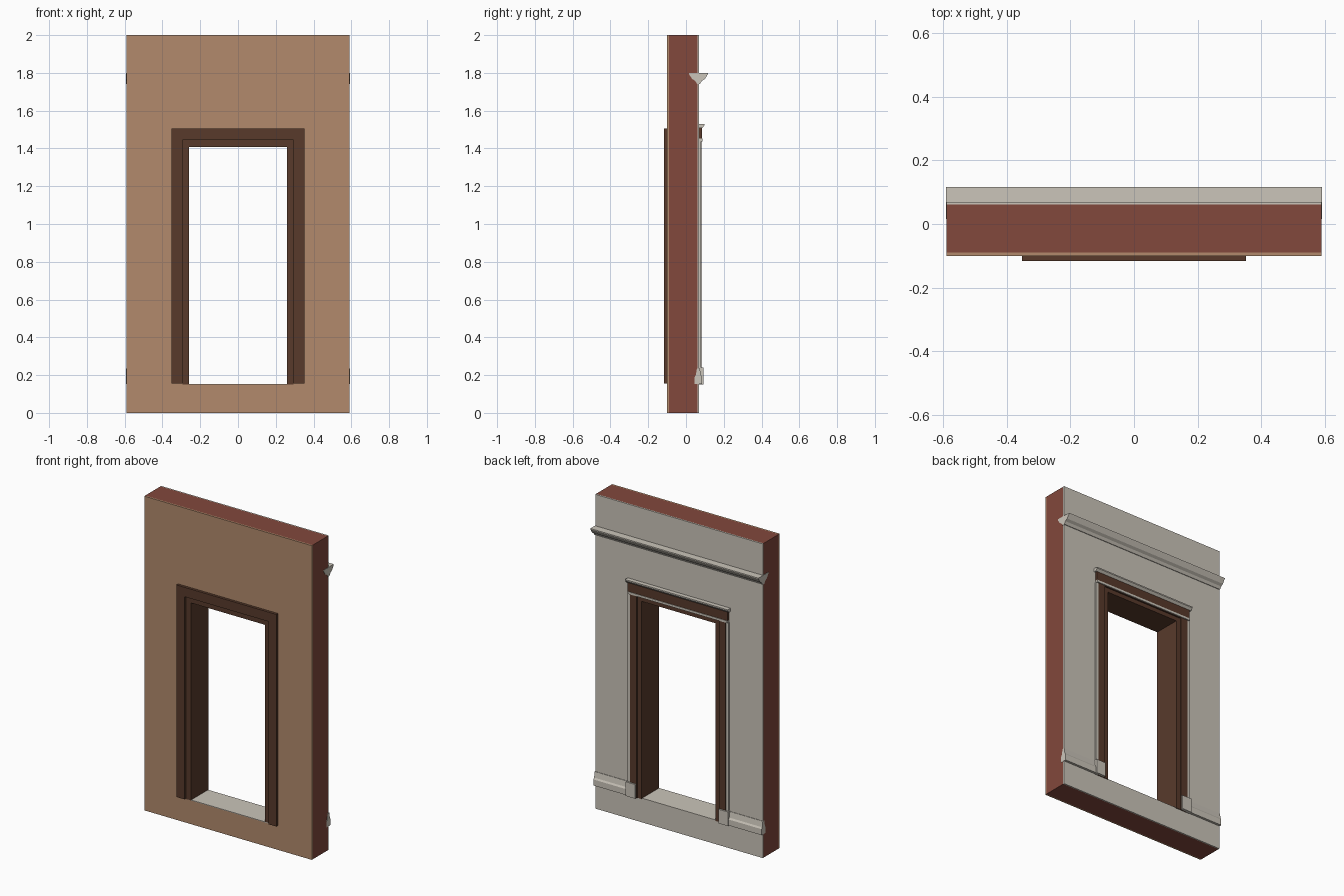
import bpy
import bmesh
from mathutils import Vector

cube = bpy.data.objects.get("Cube")
if cube:
    bpy.data.objects.remove(cube, do_unlink=True)


def material(name, srgb):
    col = [(c / 255 / 12.92 if c < 11 else ((c / 255 + 0.055) / 1.055) ** 2.4) for c in srgb] + [1]
    m = bpy.data.materials.new(name)
    m.use_nodes = True
    m.diffuse_color = col
    m.node_tree.nodes["Principled BSDF"].inputs["Base Color"].default_value = col
    return m


TAN = material("tan plaster", (178, 138, 108))
BRICK = material("red brick", (130, 72, 60))
STONE = material("pale stone", (203, 197, 186))
WOOD = material("dark brown wood", (88, 58, 43))


def extrude(name, loops, axis, lo, hi, mat):
    """Extrude an outline along x or y; two equal loops make a ring with a hole."""
    bm = bmesh.new()

    def vert(p):
        return bm.verts.new((p[0], lo, p[1]) if axis == "y" else (lo, p[0], p[1]))
    rings = [[vert(p) for p in loop] for loop in loops]
    if len(rings) == 1:
        faces = [bm.faces.new(rings[0])]
    else:
        a, b = rings
        n = len(a)
        faces = [bm.faces.new((a[i], a[(i + 1) % n], b[(i + 1) % n], b[i])) for i in range(n)]
    out = bmesh.ops.extrude_face_region(bm, geom=faces)["geom"]
    step = Vector((0, hi - lo, 0)) if axis == "y" else Vector((hi - lo, 0, 0))
    bmesh.ops.translate(bm, vec=step, verts=[g for g in out if isinstance(g, bmesh.types.BMVert)])
    bmesh.ops.recalc_face_normals(bm, faces=bm.faces)
    mesh = bpy.data.meshes.new(name)
    bm.to_mesh(mesh)
    bm.free()
    mesh.materials.append(mat)
    ob = bpy.data.objects.new(name, mesh)
    bpy.context.collection.objects.link(ob)
    return ob


def rect(x0, x1, z0, z1):
    return [(x0, z0), (x1, z0), (x1, z1), (x0, z1)]


def box(name, x0, x1, y0, y1, z0, z1, mat):
    return extrude(name, [rect(x0, x1, z0, z1)], "y", y0, y1, mat)


def portal(name, inner, outer, base, head, top, y0, y1, mat):
    """Door surround: two legs and a head in one outline."""
    pts = [(-outer, base), (-inner, base), (-inner, head), (inner, head),
           (inner, base), (outer, base), (outer, top), (-outer, top)]
    return extrude(name, [pts], "y", y0, y1, mat)


HALF, SILL, OPEN, HEAD = 0.59, 0.15, 0.295, 1.445

# Wall: inner plaster, brick core and outer facing, all pierced by the doorway
hole = rect(-OPEN, OPEN, SILL, HEAD)
for name, y0, y1, mat in (("front_plaster", -0.10, -0.09, TAN),
                          ("brick_core", -0.09, 0.062, BRICK),
                          ("back_facing", 0.062, 0.07, STONE)):
    extrude(name, [rect(-HALF, HALF, 0, 2), hole], "y", y0, y1, mat)

# Door lining, threshold and front casing
portal("door_lining", 0.26, OPEN, SILL, 1.408, HEAD, -0.10, 0.074, WOOD)
box("threshold", -OPEN, OPEN, -0.10, 0.07, 0.148, 0.154, STONE)
portal("front_casing", OPEN, 0.352, 0.155, HEAD, 1.505, -0.117, -0.10, WOOD)

# Back casing with pale outer edge, bead, frieze and cap
portal("back_casing", 0.29, 0.337, SILL, 1.435, HEAD, 0.07, 0.082, WOOD)
box("frieze", -0.352, 0.352, 0.07, 0.085, 1.452, 1.508, WOOD)
box("frieze_bead", -0.352, 0.352, 0.07, 0.088, 1.438, 1.452, STONE)
cap = [(0.065, 1.508), (0.085, 1.508), (0.098, 1.522), (0.098, 1.53), (0.065, 1.53)]
extrude("door_cap", [cap], "x", -0.362, 0.362, STONE)

# Cornice across the back
cornice = [(0.058, 1.742), (0.074, 1.742), (0.084, 1.758), (0.1, 1.768), (0.117, 1.795),
           (0.117, 1.8), (0.015, 1.8), (0.015, 1.795), (0.032, 1.768), (0.048, 1.758)]
extrude("cornice", [cornice], "x", -0.592, 0.592, STONE)

# Base rail, plinth blocks and casing edges on both sides
rail = [(0.046, 0.152), (0.085, 0.152), (0.085, 0.19), (0.079, 0.2),
        (0.073, 0.236), (0.058, 0.236), (0.052, 0.2), (0.046, 0.19)]
for side, s in (("left", 1), ("right", -1)):
    def span(a, b):
        return sorted((s * a, s * b))
    extrude(side + "_base_rail", [rail], "x", *span(0.35, 0.592), STONE)
    box(side + "_plinth", *span(0.293, 0.36), 0.068, 0.092, SILL, 0.24, STONE)
    box(side + "_casing_edge", *span(0.337, 0.355), 0.07, 0.08, 0.24, 1.438, STONE)
